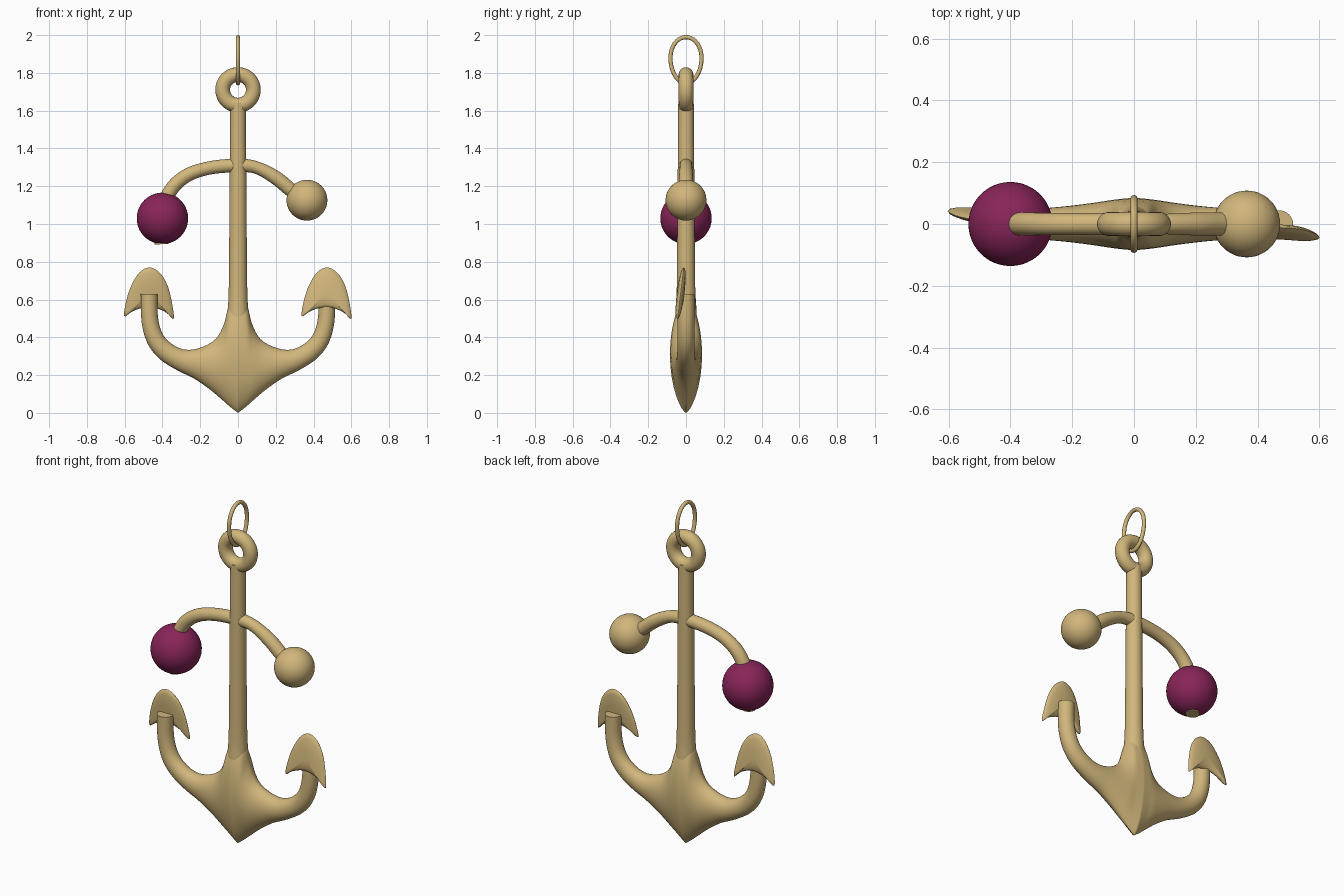
import bpy, bmesh
from math import sin, cos, pi, hypot
from mathutils import Matrix

old = bpy.data.objects.get("Cube")
if old:
    bpy.data.objects.remove(old, do_unlink=True)


def material(name, rgb):
    m = bpy.data.materials.new(name)
    m.use_nodes = True
    m.diffuse_color = (*rgb, 1)
    bsdf = m.node_tree.nodes["Principled BSDF"]
    bsdf.inputs["Base Color"].default_value = (*rgb, 1)
    bsdf.inputs["Roughness"].default_value = 0.5
    return m


GOLD = material("pale gold", (0.64, 0.47, 0.20))
PLUM = material("plum", (0.25, 0.018, 0.10))


def finish(name, bm, mat=GOLD):
    bmesh.ops.recalc_face_normals(bm, faces=bm.faces)
    mesh = bpy.data.meshes.new(name)
    bm.to_mesh(mesh)
    bm.free()
    mesh.materials.append(mat)
    obj = bpy.data.objects.new(name, mesh)
    bpy.context.collection.objects.link(obj)
    bpy.ops.object.select_all(action='DESELECT')
    obj.select_set(True)
    bpy.context.view_layer.objects.active = obj
    bpy.ops.object.shade_smooth_by_angle(angle=0.8)
    return obj


def smooth(rows, steps=6, closed=False):
    """Catmull-Rom interpolation of equal-length tuples."""
    n, out = len(rows), []
    for i in range(n if closed else n - 1):
        pick = (lambda k: rows[k % n]) if closed else (lambda k: rows[min(max(k, 0), n - 1)])
        quad = list(zip(pick(i - 1), pick(i), pick(i + 1), pick(i + 2)))
        for s in range(steps):
            t = s / steps
            out.append(tuple(0.5 * (2 * b + (c - a) * t + (2 * a - 5 * b + 4 * c - d) * t * t
                                    + (3 * b - a - 3 * c + d) * t ** 3) for a, b, c, d in quad))
    return out if closed else out + [rows[-1]]


def bridge(bm, rings, closed=False):
    pairs = list(zip(rings, rings[1:]))
    if closed:
        pairs.append((rings[-1], rings[0]))
    for a, b in pairs:
        for k in range(len(a)):
            j = (k + 1) % len(a)
            bm.faces.new((a[k], a[j], b[j], b[k]))


def loft(name, rows, open_start=False, sides=32):
    """Rows hold both edges in the xz plane, half depth and pointedness."""
    bm, rings = bmesh.new(), []
    for ax, az, bx, bz, depth, point in rows:
        ring = []
        for k in range(sides):
            a = 2 * pi * k / sides
            w = (1 + cos(a)) / 2
            y = depth * sin(a) * abs(sin(a)) ** max(point, 0)
            ring.append(bm.verts.new((ax + (bx - ax) * w, y, az + (bz - az) * w)))
        rings.append(ring)
    bridge(bm, rings)
    bm.faces.new(rings[-1])
    if not open_start:
        bm.faces.new(rings[0])
    return finish(name, bm)


def tube_rows(path):
    """Turn a path of (x, z, radius) into loft rows."""
    rows = []
    for i, (x, z, r) in enumerate(path):
        p, q = path[max(i - 1, 0)], path[min(i + 1, len(path) - 1)]
        dx, dz = q[0] - p[0], q[1] - p[1]
        d = hypot(dx, dz)
        nx, nz = -dz / d * r, dx / d * r
        rows.append((x - nx, z - nz, x + nx, z + nz, r, 0))
    return rows


def ring(name, centre_z, path, tube, along_x, sides=20):
    """Closed ring: path gives (across, up) offsets from the centre."""
    bm, rings, n = bmesh.new(), [], len(path)
    for i, (u, v) in enumerate(path):
        p, q = path[i - 1], path[(i + 1) % n]
        du, dv = q[0] - p[0], q[1] - p[1]
        d = hypot(du, dv)
        loop = []
        for k in range(sides):
            a = 2 * pi * k / sides
            c, s = tube * cos(a), tube * sin(a)
            across, up = u + dv / d * c, centre_z + v - du / d * c
            loop.append(bm.verts.new((across, s, up) if along_x else (s, across, up)))
        rings.append(loop)
    bridge(bm, rings, closed=True)
    return finish(name, bm)


def ball(name, centre, radius, mat):
    bm = bmesh.new()
    bmesh.ops.create_uvsphere(bm, u_segments=48, v_segments=28, radius=radius,
                              matrix=Matrix.Translation(centre))
    return finish(name, bm, mat)


# Crown and curved arms, mirrored about the shank
arm = [(0, 0, 0, .62, .085, .4), (.045, .035, .045, .58, .081, .4),
       (.09, .075, .075, .47, .076, .3), (.15, .125, .12, .39, .068, .2),
       (.23, .18, .20, .345, .058, .1), (.33, .23, .28, .335, .05, 0),
       (.42, .29, .35, .365, .046, 0), (.48, .37, .40, .42, .045, 0),
       (.51, .48, .424, .51, .044, 0), (.515, .63, .425, .63, .044, 0)]
arms = loft("crown_and_arms", smooth(arm), open_start=True)
arms.modifiers.new("Mirror", 'MIRROR').use_clip = True

# Shank, flaring into the crown
shank = [(0, .30, .07), (0, .50, .058), (0, .62, .05), (0, .85, .047),
         (0, 1.25, .044), (0, 1.64, .041)]
loft("shank", tube_rows(smooth(shank)))

# Curved stock, with its long end passing down through the plum bead
stock = [(-.405, .893, .037), (-.405, 1.05, .037), (-.355, 1.18, .037),
         (-.27, 1.257, .036), (-.15, 1.297, .035), (0, 1.31, .036),
         (.10, 1.298, .033), (.20, 1.245, .037), (.28, 1.18, .037), (.36, 1.12, .037)]
loft("stock", tube_rows(smooth(stock)))
ball("plum_bead", (-.40, 0, 1.03), .136, PLUM)
ball("gold_ball", (.365, 0, 1.126), .108, GOLD)

# Eye at the top of the shank, and the thin hanging ring
turn = [2 * pi * i / 64 for i in range(64)]
ring("eye", 1.71, [(.081 * cos(a), .081 * sin(a)) for a in turn], .039, True)
ring("hanging_ring", 1.867,
     [(.082 * cos(a) * (1 + .08 * sin(a)), .122 * sin(a)) for a in turn], .011, False)

# Leaf-shaped flukes, one on each face of the arms
outline = [(0, .77), (.05, .745), (.088, .69), (.113, .61), (.128, .50),
           (.09, .53), (.04, .553), (-.005, .56), (-.05, .553), (-.095, .535),
           (-.135, .513), (-.122, .60), (-.094, .68), (-.052, .745)]


def fluke(name, x, side):
    edge, mid = smooth(outline, 4, closed=True), .635
    bm, rings = bmesh.new(), []
    layers = [(.2, 1), (.5, .9), (.8, .65), (.95, .35), (1, 0)]
    layers += [(s, -t) for s, t in reversed(layers[:-1])]
    for scale, thick in layers:
        loop = []
        for u, z in edge:
            z = mid + (z - mid) * scale
            y = -.012 - .12 * (.77 - z) + .02 * thick
            loop.append(bm.verts.new((x + u * scale, side * y, z)))
        rings.append(loop)
    bridge(bm, rings)
    for loop in (rings[0], rings[-1]):
        bm.faces.new(loop)
    return finish(name, bm)


fluke("left_fluke", .472, 1)
fluke("right_fluke", -.468, -1)
